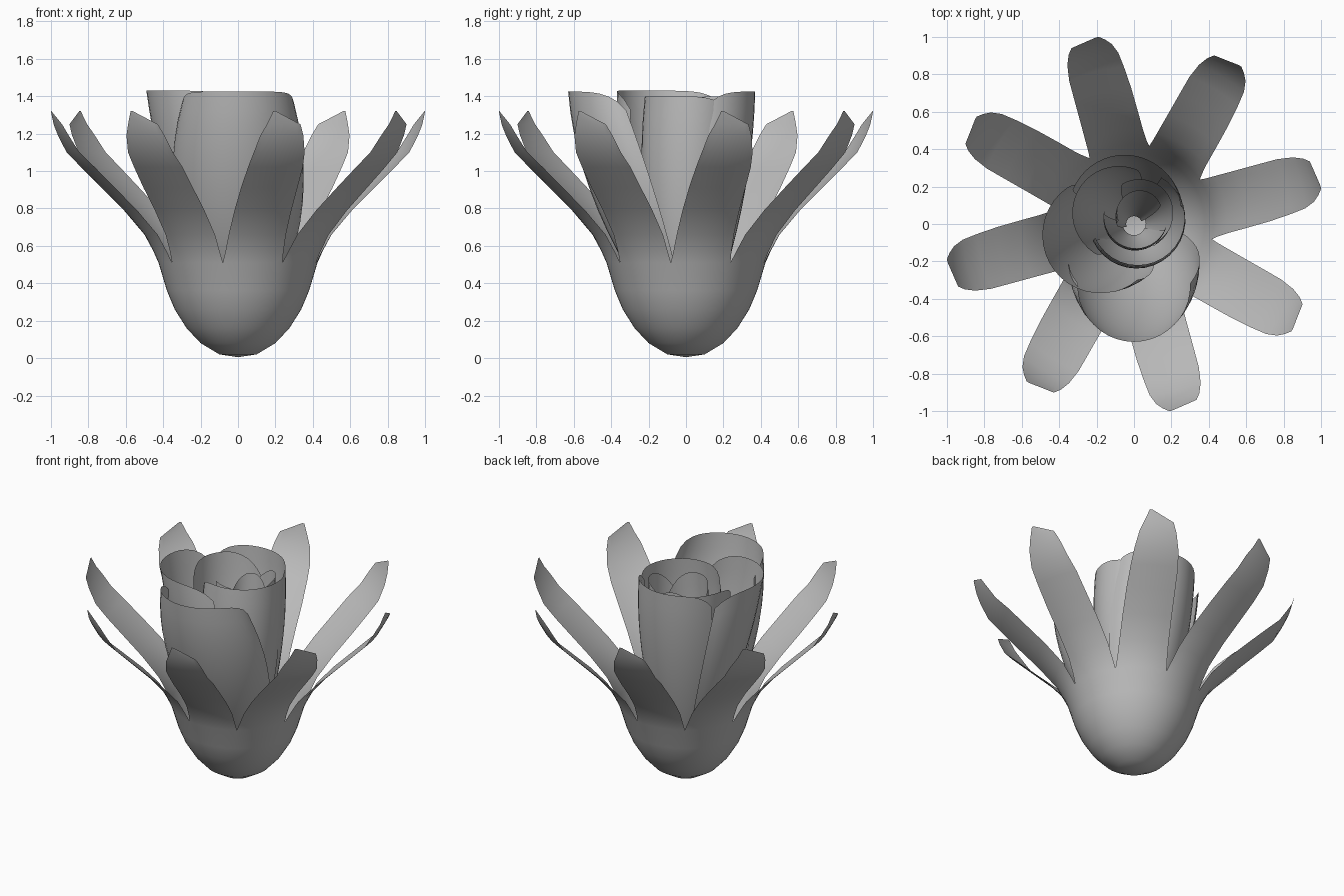
import bpy, bmesh, math
from math import cos, sin, radians

cube = bpy.data.objects.get("Cube")
if cube:
    bpy.data.objects.remove(cube)

grey = bpy.data.materials.new("soft_grey")
grey.use_nodes = True
colour = (0.5, 0.5, 0.5, 1)
grey.diffuse_color = colour
grey.node_tree.nodes["Principled BSDF"].inputs["Base Color"].default_value = colour


def add_grid(bm, rows):
    """Skin a list of equally long rows of points."""
    verts = [[bm.verts.new(p) for p in row] for row in rows]
    for low, high in zip(verts, verts[1:]):
        for i in range(len(low) - 1):
            bm.faces.new((low[i], low[i + 1], high[i + 1], high[i]))


def finish(bm, name):
    bmesh.ops.remove_doubles(bm, verts=bm.verts, dist=0.0005)
    mesh = bpy.data.meshes.new(name)
    bm.to_mesh(mesh)
    bm.free()
    mesh.materials.append(grey)
    for face in mesh.polygons:
        face.use_smooth = True
    obj = bpy.data.objects.new(name, mesh)
    bpy.context.collection.objects.link(obj)


# Outer cup: round bowl that splits into eight sepals
BOWL = [(0, .005), (.1, .02), (.2, .08), (.275, .16), (.338, .26), (.38, .36), (.425, .51)]
# Sepal rows: radius, height, clockwise edge, counter-clockwise edge
SEPAL = [(.452, .57, -.155, .162), (.5, .66, -.148, .165), (.61, .79, -.14, .172),
         (.73, .91, -.13, .18), (.84, 1.02, -.115, .187), (.92, 1.1, -.1, .18),
         (.97, 1.19, -.075, .162), (.998, 1.25, -.045, .14), (1.018, 1.32, -.015, .0)]
COLS = 8
bm = bmesh.new()
for k in range(8):
    mid = radians(11.5 + 45 * k)
    rows = []
    for r, z in BOWL:
        angles = [mid + radians(45) * (i / COLS - .5) for i in range(COLS + 1)]
        rows.append([(r * cos(a), r * sin(a), z) for a in angles])
    for r, z, right, left in SEPAL:
        row = []
        for i in range(COLS + 1):
            v = right + (left - right) * i / COLS
            a = mid + math.asin(v / r)
            row.append((r * cos(a), r * sin(a), z))
        rows.append(row)
    add_grid(bm, rows)
finish(bm, "sepal_cup")


def petal(name, centre, radius, start, end, top, belly=1.5, drop=.1, power=6):
    """Scooped petal rising from the cup and wrapping between two angles."""
    bm = bmesh.new()
    rows = []
    n, m = 12, 20
    for j in range(n + 1):
        t = j / n
        r = radius * (.35 + belly * t + (.65 - belly) * t * t)
        row = []
        for i in range(m + 1):
            s = 2 * i / m - 1
            a = radians(start + (end - start) * i / m)
            z = .14 + t * (top - .14 - drop * abs(s) ** power)
            row.append((centre[0] * t ** 1.3 + r * cos(a),
                        centre[1] * t ** 1.3 + r * sin(a), z))
        rows.append(row)
    add_grid(bm, rows)
    finish(bm, name)


# Outer petals
petal("front_petal", (0, -.33), .3, -182, 2, 1.425, belly=2.4)
petal("right_petal", (-.18, -.06), .31, 125, 310, 1.43)
petal("back_petal", (-.05, .07), .3, 5, 158, 1.425)
petal("left_petal", (.02, .03), .25, -155, 60, 1.4, belly=1.7, drop=.15)
# Inner spiral of the bud, with more pointed petals
petal("inner_back_petal", (-.08, .06), .25, 70, 235, 1.4, drop=.2, power=3)
petal("inner_left_petal", (.03, .06), .18, -60, 120, 1.38, drop=.2, power=3)
petal("inner_front_petal", (.01, .04), .17, 170, 340, 1.36, drop=.2, power=3)
petal("bud_back_petal", (.03, .06), .12, 20, 200, 1.34, drop=.2, power=2)
